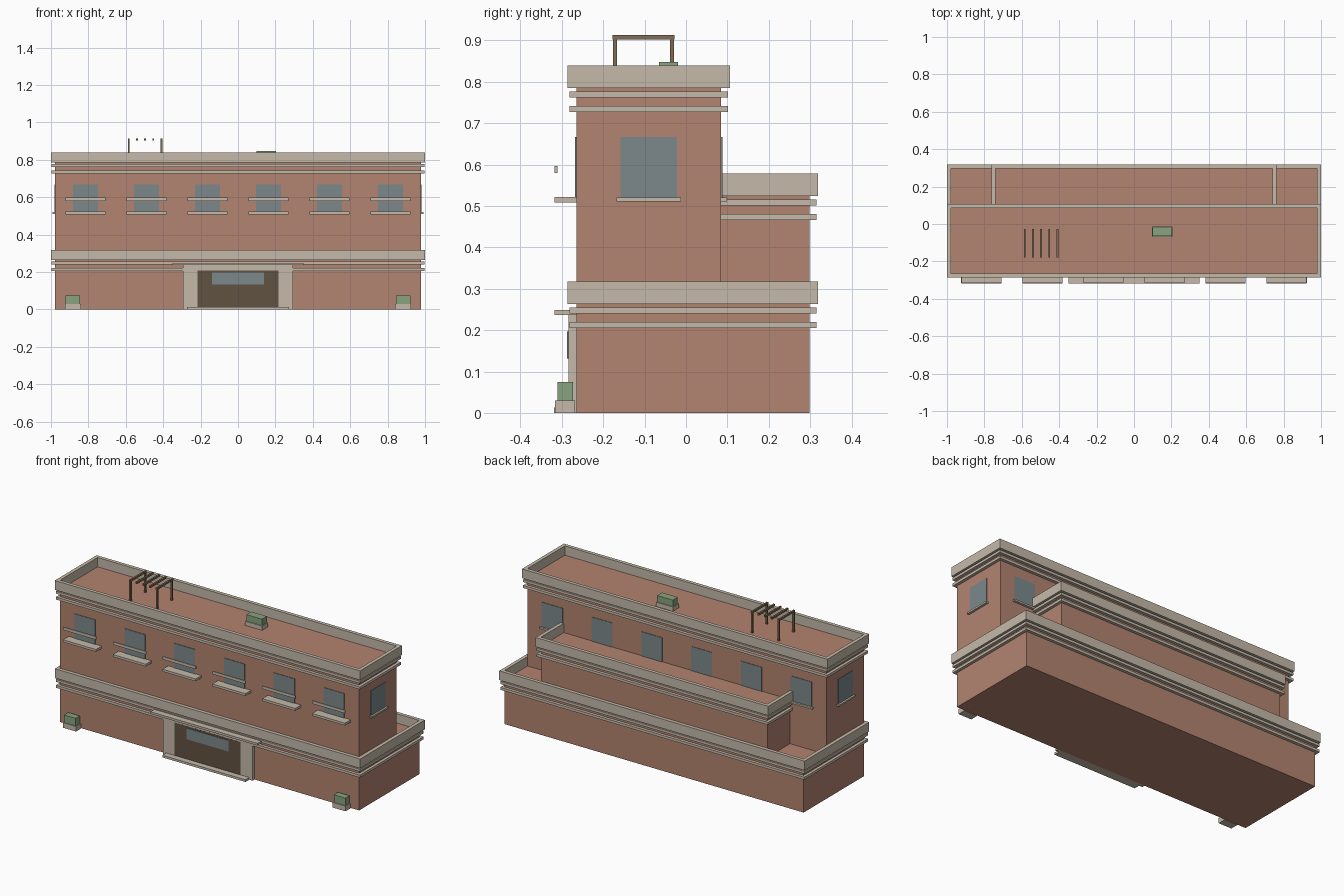
import bpy
import bmesh
from mathutils import Matrix, Vector

if "Cube" in bpy.data.objects:
    bpy.data.objects.remove(bpy.data.objects["Cube"])


def material(name, rgb):
    m = bpy.data.materials.new(name)
    m.diffuse_color = (*rgb, 1)
    m.use_nodes = True
    m.node_tree.nodes["Principled BSDF"].inputs["Base Color"].default_value = m.diffuse_color
    return m


BRICK = material("brick", (0.45, 0.23, 0.16))
STONE = material("stone", (0.56, 0.49, 0.40))
GLASS = material("glass", (0.20, 0.25, 0.26))
DOOR = material("door_brown", (0.12, 0.085, 0.055))
GREEN = material("plant_green", (0.25, 0.37, 0.21))
WOOD = material("wood", (0.22, 0.15, 0.09))


def boxes(name, mat, *extents):
    """One object made of boxes, each (x0, x1, y0, y1, z0, z1)."""
    bm = bmesh.new()
    for x0, x1, y0, y1, z0, z1 in extents:
        centre = Vector((x0 + x1, y0 + y1, z0 + z1)) / 2
        size = Matrix.Diagonal((x1 - x0, y1 - y0, z1 - z0, 1))
        bmesh.ops.create_cube(bm, size=1, matrix=Matrix.Translation(centre) @ size)
    me = bpy.data.meshes.new(name)
    bm.to_mesh(me)
    bm.free()
    me.materials.append(mat)
    ob = bpy.data.objects.new(name, me)
    bpy.context.collection.objects.link(ob)
    return ob


def ring(name, hx, y0, y1, z0, z1, out, front=True):
    """Stone course wrapped around the outside of a wall block."""
    parts = [(-hx - out, hx + out, y1, y1 + out, z0, z1),
             (-hx - out, -hx, y0, y1, z0, z1),
             (hx, hx + out, y0, y1, z0, z1)]
    if front:
        parts.append((-hx - out, hx + out, y0 - out, y0, z0, z1))
    boxes(name, STONE, *parts)


def storey(name, hx, y0, y1, z0, z1, front=True):
    """Brick block with two string courses and a parapet."""
    boxes(name + "_walls", BRICK, (-hx, hx, y0, y1, z0, z1))
    ring(name + "_lower_band", hx, y0, y1, z1 - 0.058, z1 - 0.043, 0.017, front)
    ring(name + "_upper_band", hx, y0, y1, z1 - 0.023, z1 - 0.008, 0.017, front)
    ring(name + "_parapet", hx, y0, y1, z1, z1 + 0.055, 0.021, front)


FRONT, MID, BACK = -0.265, 0.085, 0.298
Z1, Z2, Z3 = 0.263, 0.524, 0.785

# Stepped building blocks
storey("ground_floor", 0.979, FRONT, BACK, 0, Z1)
storey("rear_block", 0.741, MID, BACK, Z1, Z2, front=False)
storey("upper_floor", 0.979, FRONT, MID, Z1, Z3)

# Front windows with balconies, rear windows with sills
for i in range(6):
    x = (i - 2.5) * 0.3262
    boxes(f"front_window_{i}", GLASS, (x - 0.068, x + 0.068, FRONT - 0.003, FRONT, 0.515, 0.667))
    boxes(f"balcony_slab_{i}", STONE, (x - 0.108, x + 0.108, -0.318, FRONT, 0.508, 0.522))
    boxes(f"balcony_rail_{i}", STONE, (x - 0.108, x + 0.108, -0.318, -0.311, 0.58, 0.597))
    boxes(f"rear_window_{i}", GLASS, (x - 0.068, x + 0.068, MID, MID + 0.003, 0.515, 0.667))
    boxes(f"rear_sill_{i}", STONE, (x - 0.078, x + 0.078, MID, MID + 0.014, 0.511, 0.521))

# Side windows
for side, s in (("left", -1), ("right", 1)):
    a, b, c = 0.979 * s, 0.982 * s, 0.993 * s
    boxes(side + "_window", GLASS, (min(a, b), max(a, b), -0.158, -0.022, 0.515, 0.667))
    boxes(side + "_sill", STONE, (min(a, c), max(a, c), -0.168, -0.012, 0.511, 0.521))

# Entrance: frame, door panel, glass, canopy, step
boxes("entrance_frame", STONE,
      (-0.294, -0.216, -0.2835, FRONT, 0, 0.236),
      (0.216, 0.294, -0.2835, FRONT, 0, 0.236),
      (-0.216, 0.216, -0.2835, FRONT, 0.208, 0.236))
boxes("door_panel", DOOR, (-0.216, 0.216, -0.284, FRONT, 0.013, 0.208))
boxes("door_glass", GLASS, (-0.138, 0.138, -0.287, -0.284, 0.132, 0.197))
boxes("entrance_canopy", STONE, (-0.35, 0.35, -0.318, FRONT, 0.236, 0.249))
boxes("entrance_step", STONE, (-0.272, 0.272, -0.319, FRONT, 0, 0.013))


# Planters
def planter(name, x, y, z, hx, hy, pot, top):
    boxes(name + "_pot", STONE, (x - hx, x + hx, y - hy, y + hy, z, z + pot))
    hx, hy = hx - 0.005, hy - 0.005
    boxes(name + "_shrub", GREEN, (x - hx, x + hx, y - hy, y + hy, z + pot, z + top))


planter("left_planter", -0.883, -0.292, 0, 0.043, 0.024, 0.03, 0.075)
planter("right_planter", 0.883, -0.292, 0, 0.043, 0.024, 0.03, 0.075)
planter("roof_planter", 0.151, -0.042, Z3, 0.056, 0.028, 0.025, 0.063)

# Roof pergola
xs = [-0.584 + 0.0437 * i for i in range(5)]
boxes("pergola_slats", WOOD, *[(x - 0.005, x + 0.005, -0.178, -0.028, 0.902, 0.913) for x in xs])
boxes("pergola_posts", WOOD, *[(x - 0.005, x + 0.005, y - 0.005, y + 0.005, Z3, 0.902)
                               for x in (xs[0], xs[-1]) for y in (-0.172, -0.034)])
